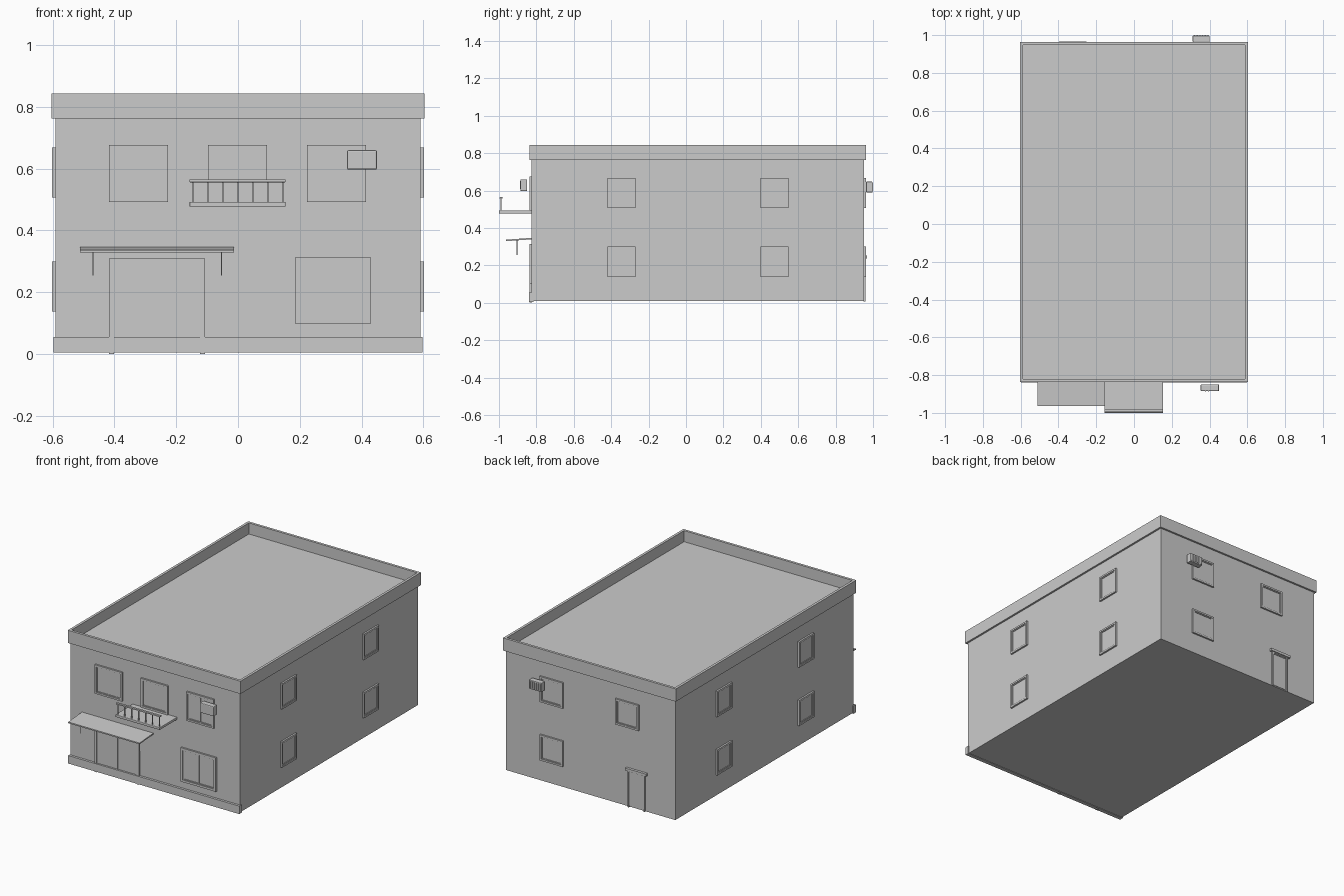
import bpy, bmesh, math
from mathutils import Matrix, Vector

if "Cube" in bpy.data.objects:
    bpy.data.objects.remove(bpy.data.objects["Cube"])

FRONT, BACK, SIDE = -0.825, 0.951, 0.591


def mesh_object(name, bm):
    me = bpy.data.meshes.new(name)
    bm.to_mesh(me)
    bm.free()
    ob = bpy.data.objects.new(name, me)
    bpy.context.collection.objects.link(ob)
    return ob


def add_box(bm, x0, x1, y0, y1, z0, z1):
    m = Matrix.Translation(((x0 + x1) / 2, (y0 + y1) / 2, (z0 + z1) / 2))
    bmesh.ops.create_cube(bm, size=1, matrix=m @ Matrix.Diagonal((x1 - x0, y1 - y0, z1 - z0, 1)))


def boxes(name, *items, bevel=0):
    bm = bmesh.new()
    for b in items:
        add_box(bm, *b)
    ob = mesh_object(name, bm)
    if bevel:
        mod = ob.modifiers.new("bevel", 'BEVEL')
        mod.width, mod.segments = bevel, 2
    return ob


def opening(name, wall, a0, a1, z0, z1, frame=0.011, depth=0.011, mullion=0, sill=True):
    """Framed window or door. Local -y is outward; wall picks the facade."""
    bm = bmesh.new()
    d = depth
    add_box(bm, a0, a0 + frame, -d, 0.002, z0, z1)
    add_box(bm, a1 - frame, a1, -d, 0.002, z0, z1)
    add_box(bm, a0 + frame, a1 - frame, -d, 0.002, z1 - frame, z1)
    if sill:
        add_box(bm, a0 + frame, a1 - frame, -d, 0.002, z0, z0 + frame)
    i0, i1 = a0 + frame, a1 - frame
    lo = z0 + frame if sill else z0 + 0.008
    hi = z1 - frame
    # inner sash and glass
    s = 0.005
    add_box(bm, i0, i0 + s, -d * 0.65, 0.002, lo, hi)
    add_box(bm, i1 - s, i1, -d * 0.65, 0.002, lo, hi)
    add_box(bm, i0 + s, i1 - s, -d * 0.65, 0.002, hi - s, hi)
    if sill:
        add_box(bm, i0 + s, i1 - s, -d * 0.65, 0.002, lo, lo + s)
    add_box(bm, i0 + s, i1 - s, -d * 0.3, 0.002, lo, hi - s)
    if mullion:
        c = (a0 + a1) / 2
        add_box(bm, c - mullion / 2, c + mullion / 2, -d * 0.65, 0.002, lo, hi - s)
    angle, offset = {'front': (0, (0, FRONT, 0)), 'back': (math.pi, (0, BACK, 0)),
                     'right': (math.pi / 2, (SIDE, 0, 0)),
                     'left': (-math.pi / 2, (-SIDE, 0, 0))}[wall]
    bm.transform(Matrix.Translation(offset) @ Matrix.Rotation(angle, 4, 'Z'))
    return mesh_object(name, bm)


# Main block and front plinth
boxes("building_body", (-SIDE, SIDE, FRONT, BACK, 0.008, 0.764))
boxes("front_plinth", (-0.597, 0.597, -0.84, FRONT + 0.01, 0.005, 0.055))

# Parapet: a cornice block with its top face inset and sunk to the roof deck
bm = bmesh.new()
add_box(bm, -0.603, 0.603, -0.836, 0.963, 0.763, 0.843)
bm.faces.ensure_lookup_table()
top = max(bm.faces, key=lambda f: f.calc_center_median().z)
bmesh.ops.inset_region(bm, faces=[top], thickness=0.016, use_even_offset=True)
ex = bmesh.ops.extrude_discrete_faces(bm, faces=[top])
bmesh.ops.translate(bm, verts=ex['faces'][0].verts, vec=(0, 0, -0.07))
mesh_object("parapet_roof", bm)

# Front windows and entrance
opening("upper_left_window", 'front', -0.417, -0.226, 0.493, 0.676, mullion=0.004)
opening("balcony_window", 'front', -0.097, 0.094, 0.493, 0.676)
opening("upper_right_window", 'front', 0.223, 0.415, 0.493, 0.676, mullion=0.004)
opening("shop_window", 'front', 0.185, 0.43, 0.099, 0.313, frame=0.014, mullion=0.004)
opening("front_door", 'front', -0.417, -0.107, 0.0, 0.31, frame=0.016, mullion=0.009, sill=False)

# Side and back windows, in two storeys
for level, z0, z1 in (("lower", 0.138, 0.3), ("upper", 0.506, 0.668)):
    for k, y0, y1 in (("front", -0.42, -0.27), ("rear", 0.397, 0.547)):
        opening(f"{level}_{k}_right_window", 'right', y0, y1, z0, z1)
        opening(f"{level}_{k}_left_window", 'left', -y1, -y0, z0, z1)
    opening(f"{level}_back_window", 'back', -0.35, -0.188, z0, z1)
opening("upper_back_window_2", 'back', 0.178, 0.34, 0.506, 0.668)

# Back door with a wider header
opening("back_door", 'back', 0.265, 0.383, 0.006, 0.238, frame=0.008, depth=0.01, sill=False)
boxes("back_door_header", (-0.397, -0.252, BACK - 0.002, BACK + 0.016, 0.236, 0.252))

# Sloped awning over the entrance with two hanging rods
bm = bmesh.new()
add_box(bm, -0.511, -0.013, -0.963, FRONT, 0.329, 0.337)
for v in bm.verts:
    if v.co.y > -0.9:
        v.co.z += 0.01
mesh_object("awning", bm)
for side, x in (("left", -0.469), ("right", -0.053)):
    bm = bmesh.new()
    bmesh.ops.create_cone(bm, cap_ends=True, segments=8, radius1=0.002, radius2=0.002, depth=0.082,
                          matrix=Matrix.Translation((x, -0.904, 0.295)))
    mesh_object(f"awning_rod_{side}", bm)

# Balcony slab, handrail and balusters
boxes("balcony_slab", (-0.157, 0.154, -1.0, FRONT, 0.477, 0.493), bevel=0.003)
boxes("balcony_rail", (-0.157, 0.154, -0.996, -0.982, 0.556, 0.565), bevel=0.002)
bars = []
for i in range(7):
    x = -0.146 + i * 0.0485
    bars.append((x - 0.0025, x + 0.0025, -0.9915, -0.9865, 0.492, 0.557))
boxes("balcony_balusters", *bars)

# Air conditioners with vent slats and short wall brackets
boxes("front_air_conditioner", (0.353, 0.45, -0.885, -0.849, 0.597, 0.66), bevel=0.005)
boxes("front_unit_slats", *[(x, x + 0.004, -0.8865, -0.88, 0.607, 0.65) for x in (0.376, 0.392)])
boxes("back_air_conditioner", (0.311, 0.4, 0.963, 0.997, 0.59, 0.647), bevel=0.003)
boxes("back_unit_slats", *[(0.318 + i * 0.014, 0.324 + i * 0.014, 0.99, 1.0, 0.597, 0.64)
                           for i in range(6)])
